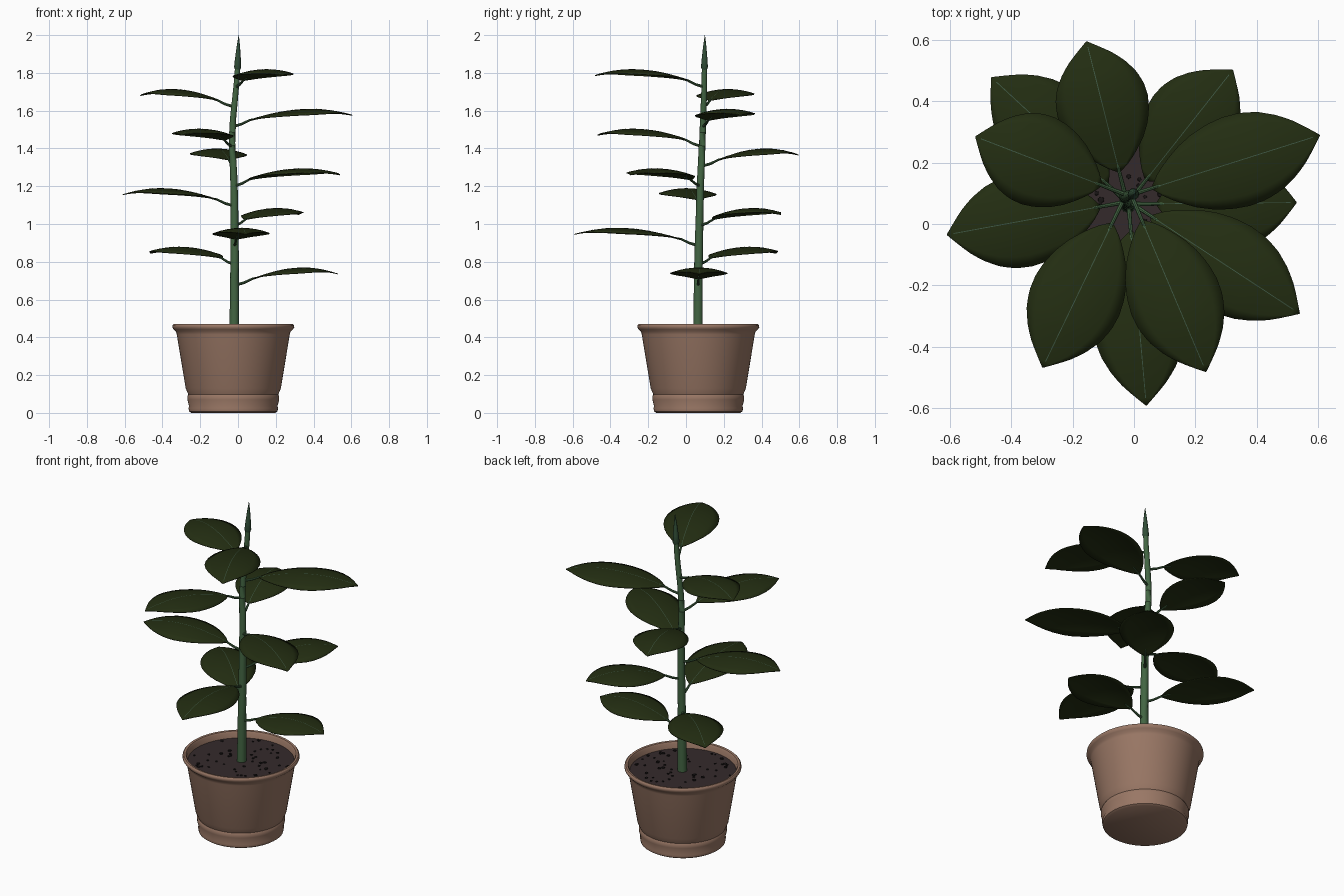
import bpy, bmesh, math, random
from mathutils import Vector

if "Cube" in bpy.data.objects:
    bpy.data.objects.remove(bpy.data.objects["Cube"])

random.seed(4)
CX, CY = -0.025, 0.065


def material(name, rgb):
    m = bpy.data.materials.new(name)
    m.diffuse_color = (*rgb, 1)
    m.use_nodes = True
    m.node_tree.nodes["Principled BSDF"].inputs["Base Color"].default_value = m.diffuse_color
    return m


CLAY = material("terracotta", (0.32, 0.185, 0.13))
SOIL = material("soil brown", (0.034, 0.023, 0.024))
CRUMB = material("dark crumb", (0.009, 0.007, 0.007))
STEM = material("stem green", (0.055, 0.13, 0.055))
BUD = material("bud green", (0.03, 0.075, 0.038))
LEAF = material("leaf green", (0.017, 0.027, 0.006))
VEIN = material("vein green", (0.05, 0.10, 0.06))


def finish(name, bm, mat, angle=40):
    bmesh.ops.recalc_face_normals(bm, faces=bm.faces[:])
    me = bpy.data.meshes.new(name)
    bm.to_mesh(me)
    bm.free()
    me.materials.append(mat)
    ob = bpy.data.objects.new(name, me)
    bpy.context.collection.objects.link(ob)
    bpy.context.view_layer.objects.active = ob
    ob.select_set(True)
    bpy.ops.object.shade_smooth_by_angle(angle=math.radians(angle))
    ob.select_set(False)
    return ob


def skin(bm, rings, closed=True):
    for a, b in zip(rings, rings[1:]):
        n = len(a)
        for i in range(n if closed else n - 1):
            j = (i + 1) % n
            bm.faces.new((a[i], a[j], b[j], b[i]))


def lathe(name, profile, mat, sides=64):
    bm = bmesh.new()
    rings = [[bm.verts.new((CX + r * math.cos(2 * math.pi * i / sides),
                            CY + r * math.sin(2 * math.pi * i / sides), z))
              for i in range(sides)] for r, z in profile]
    skin(bm, rings)
    bm.faces.new(rings[0])
    bm.faces.new(rings[-1])
    return finish(name, bm, mat)


def tube(name, path, radii, mat, sides=12):
    bm = bmesh.new()
    rings = []
    for k, p in enumerate(path):
        d = path[min(k + 1, len(path) - 1)] - path[max(k - 1, 0)]
        q = d.to_track_quat('Z', 'Y')
        rings.append([bm.verts.new(p + q @ Vector((radii[k] * math.cos(2 * math.pi * i / sides),
                                                   radii[k] * math.sin(2 * math.pi * i / sides), 0)))
                      for i in range(sides)])
    skin(bm, rings)
    bm.faces.new(rings[0])
    bm.faces.new(rings[-1])
    return finish(name, bm, mat)


def sample(table, t):
    for (a, va), (b, vb) in zip(table, table[1:]):
        if t <= b:
            return va + (vb - va) * (t - a) / (b - a)
    return table[-1][1]


# Pot with foot, undercut step, flared rim and hollow mouth
lathe("pot", [(0.222, 0), (0.234, 0.008), (0.237, 0.025), (0.234, 0.035), (0.243, 0.07),
              (0.243, 0.088), (0.238, 0.097), (0.252, 0.13), (0.299, 0.415), (0.303, 0.43),
              (0.316, 0.442), (0.323, 0.453), (0.322, 0.464), (0.316, 0.47), (0.304, 0.468),
              (0.298, 0.458), (0.292, 0.40)], CLAY)
lathe("soil", [(0.294, 0.40), (0.294, 0.43)], SOIL)

# Crumbs scattered on the soil
bm = bmesh.new()
for _ in range(60):
    a, r = random.uniform(0, 2 * math.pi), 0.28 * math.sqrt(random.random())
    res = bmesh.ops.create_icosphere(bm, subdivisions=1, radius=random.uniform(0.006, 0.012))
    for v in res["verts"]:
        v.co.z *= 0.6
        v.co += Vector((CX + r * math.cos(a), CY + r * math.sin(a), 0.432))
finish("soil_crumbs", bm, CRUMB)

# Gently bent stem, tapering upwards
STEM_X = [(0.4, -0.02), (0.8, -0.018), (1.1, -0.019), (1.25, -0.022), (1.42, -0.032),
          (1.55, -0.027), (1.68, -0.014), (1.8, -0.003), (2.0, 0.004)]
STEM_Y = [(0.4, 0.063), (0.8, 0.066), (1.2, 0.076), (1.5, 0.089), (1.7, 0.096), (2.0, 0.1)]


def stem_at(z):
    return Vector((sample(STEM_X, z), sample(STEM_Y, z), z))


heights = [0.42 + i * 0.071 for i in range(21)]
tube("stem", [stem_at(z) for z in heights],
     [0.026 - 0.012 * i / 20 for i in range(21)], STEM, 16)
tube("bud", [stem_at(z) for z in (1.815, 1.83, 1.87, 1.93, 1.97, 2.0)],
     [0.013, 0.019, 0.016, 0.010, 0.005, 0.0008], BUD, 10)

# Leaf outline (half width) and arch (height above the stalk start)
WIDTH = [(0, 0.008), (0.04, 0.034), (0.1, 0.064), (0.2, 0.102), (0.3, 0.128), (0.4, 0.144),
         (0.5, 0.151), (0.6, 0.148), (0.7, 0.133), (0.8, 0.104), (0.87, 0.075),
         (0.93, 0.043), (1, 0.0015)]
ARCH = [(0, 0.035), (0.1, 0.051), (0.2, 0.065), (0.3, 0.077), (0.4, 0.086), (0.5, 0.091),
        (0.6, 0.093), (0.7, 0.091), (0.8, 0.084), (0.9, 0.074), (1, 0.06)]
STEPS = [i / 24 for i in range(25)]


def add_leaf(n, x, y, z):
    start = stem_at(z - 0.06)
    out = Vector((x - start.x, y - start.y, 0))
    reach = out.length
    out.normalize()
    side = Vector((-out.y, out.x, 0))
    base = 0.095

    def point(t, v, lift=0.0):
        drop = 0.028 * (v / 0.15) ** 2
        return (start + out * (base + (reach - base) * t) + side * v
                + Vector((0, 0, sample(ARCH, t) - drop + lift)))

    # blade
    bm = bmesh.new()
    skin(bm, [[bm.verts.new(point(t, sample(WIDTH, t) * k / 4)) for k in range(-4, 5)]
              for t in STEPS], closed=False)
    blade = finish(f"leaf_blade_{n}", bm, LEAF, 60)
    sol = blade.modifiers.new("thickness", 'SOLIDIFY')
    sol.thickness = 0.004
    sol.offset = 0
    # midrib strip
    bm = bmesh.new()
    skin(bm, [[bm.verts.new(point(t, w, 0.0032)) for w in (-0.0013, 0.0013)]
              for t in STEPS[:-1]], closed=False)
    finish(f"leaf_midrib_{n}", bm, VEIN)
    # stalk
    tube(f"leaf_stalk_{n}",
         [start, start + out * 0.05 + Vector((0, 0, 0.014)), point(0, 0), point(0.1, 0, -0.004)],
         [0.008, 0.007, 0.006, 0.003], STEM, 8)


# Leaf tips, spiralling upwards
TIPS = [(0.53, 0.07, 0.735), (-0.465, 0.478, 0.845), (0.04, -0.592, 0.945), (0.322, 0.502, 1.05),
        (-0.61, -0.035, 1.155), (0.54, -0.292, 1.26), (-0.155, 0.595, 1.365),
        (-0.298, -0.468, 1.47), (0.606, 0.29, 1.575), (-0.517, 0.285, 1.68), (0.235, -0.482, 1.785)]
for n, tip in enumerate(TIPS, 1):
    add_leaf(n, *tip)
